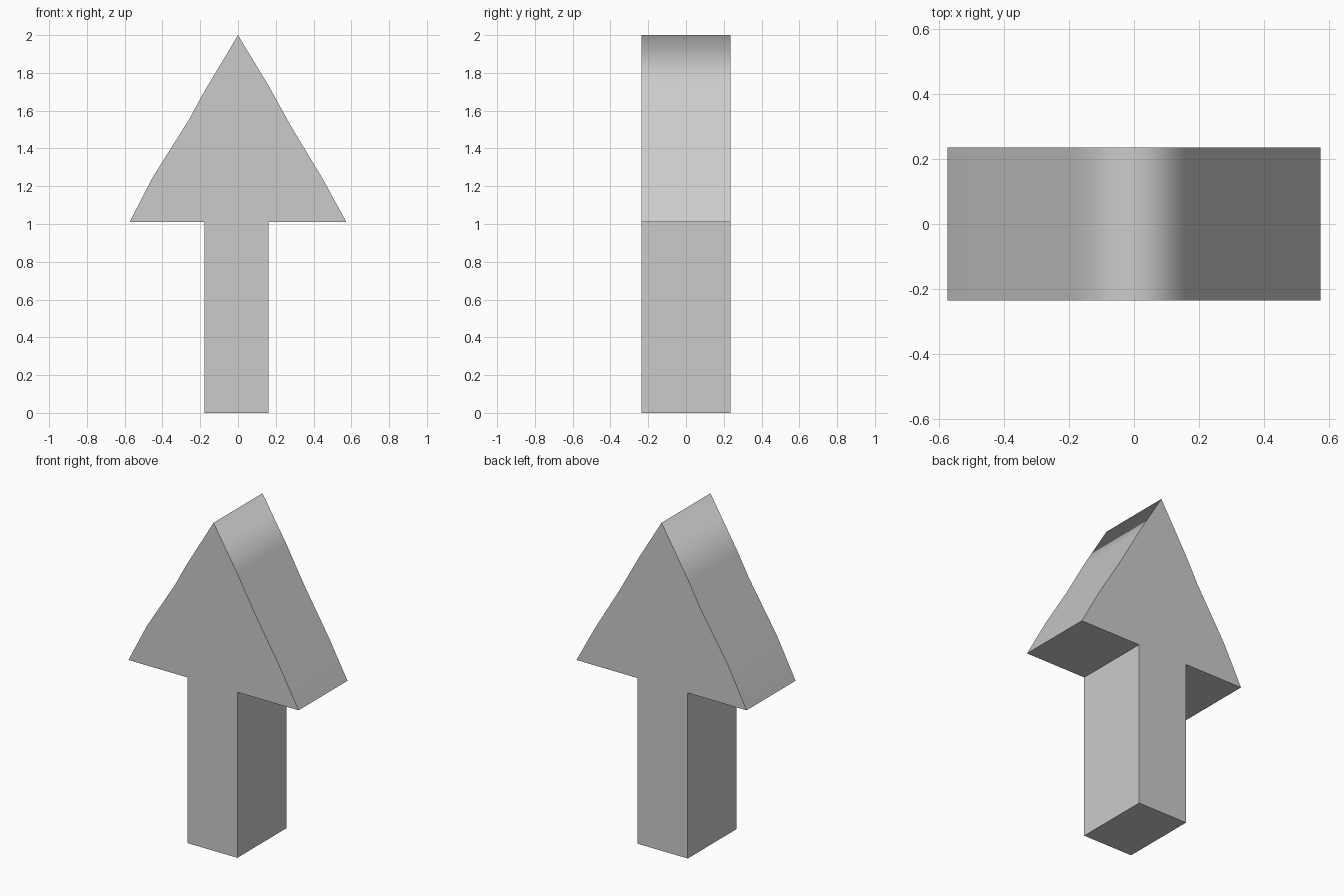
import bpy, bmesh

if "Cube" in bpy.data.objects:
    bpy.data.objects.remove(bpy.data.objects["Cube"])

HALF_DEPTH = 0.236

# Arrow outline, counter-clockwise seen from the front
stem_and_base = [(-0.574, 1.01), (-0.177, 1.01), (-0.177, 0.0), (0.161, 0.0),
                 (0.161, 1.01), (0.574, 1.01)]
right_slope = [(0.445, 1.245), (0.285, 1.51), (0.16, 1.735)]
tip = [(0.0, 2.0)]
left_slope = [(-0.187, 1.687), (-0.258, 1.555), (-0.45, 1.25)]
outline = stem_and_base + right_slope + tip + left_slope

bm = bmesh.new()

# Front and back faces
front = [bm.verts.new((x, -HALF_DEPTH, z)) for x, z in outline]
back = [bm.verts.new((x, HALF_DEPTH, z)) for x, z in outline]
bm.faces.new(front)
bm.faces.new(back[::-1])

# Side walls; the sloped head is shaded smoothly over the tip
first_slope = len(stem_and_base) - 1
count = len(outline)
for i in range(count):
    j = (i + 1) % count
    wall = bm.faces.new((front[j], front[i], back[i], back[j]))
    wall.smooth = i >= first_slope

bmesh.ops.recalc_face_normals(bm, faces=bm.faces)

# Only edges between two sloped walls stay soft
for edge in bm.edges:
    edge.smooth = all(face.smooth for face in edge.link_faces)

mesh = bpy.data.meshes.new("arrow")
bm.to_mesh(mesh)
bm.free()
arrow = bpy.data.objects.new("arrow", mesh)
bpy.context.collection.objects.link(arrow)
